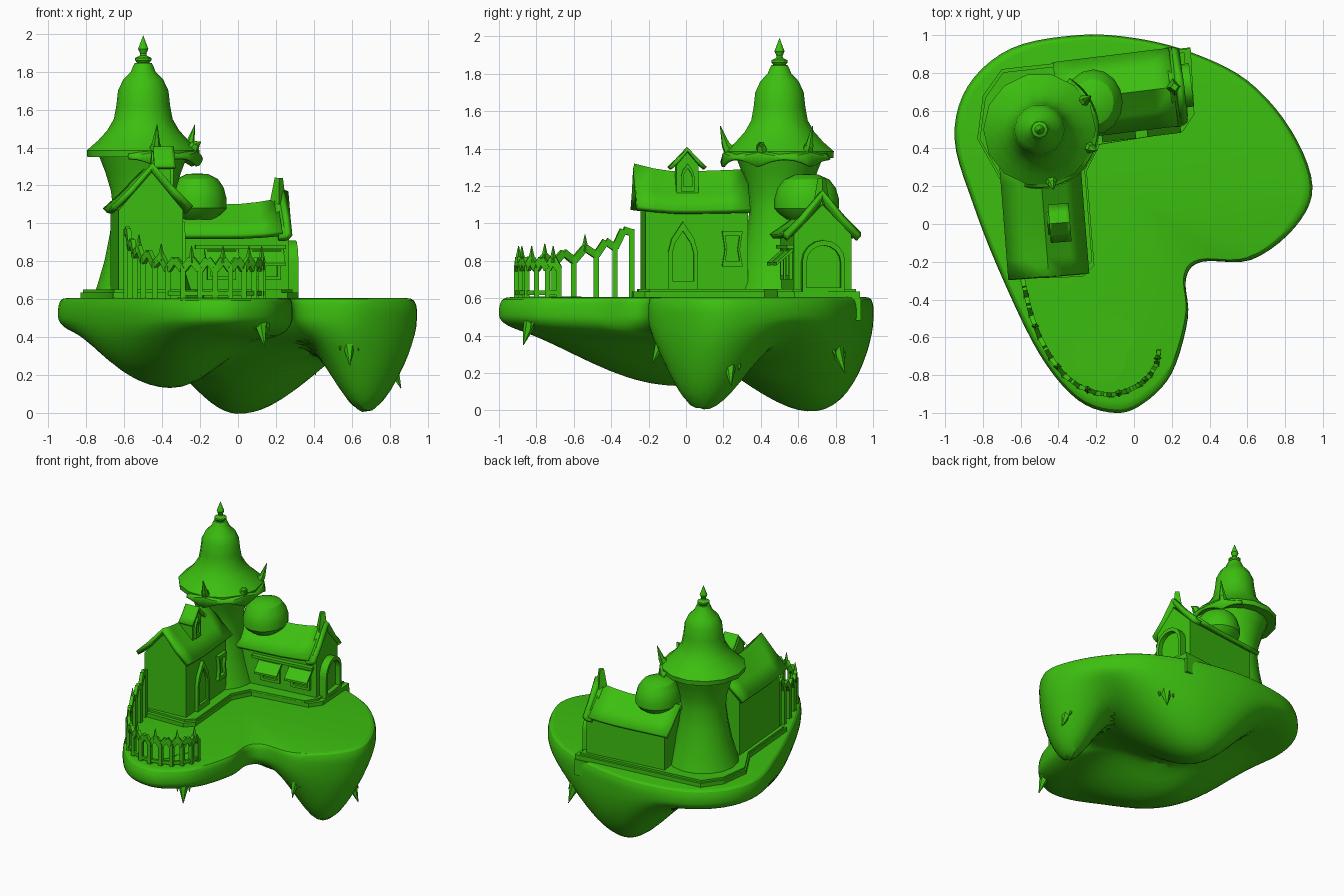
import bpy, bmesh, math
from mathutils import Vector, Matrix
from math import sin, cos, pi, exp, radians

if "Cube" in bpy.data.objects:
    bpy.data.objects.remove(bpy.data.objects["Cube"])

green = bpy.data.materials.new("green")
green.diffuse_color = (0.045, 0.52, 0.005, 1)
green.use_nodes = True
green.node_tree.nodes["Principled BSDF"].inputs["Base Color"].default_value = green.diffuse_color
ID = Matrix.Identity(4)

def mk(name, verts, faces, M=ID, solid=0):
    me = bpy.data.meshes.new(name)
    me.from_pydata([M @ Vector(v) for v in verts], [], faces)
    bm = bmesh.new(); bm.from_mesh(me)
    bmesh.ops.recalc_face_normals(bm, faces=bm.faces)
    bm.to_mesh(me); bm.free()
    o = bpy.data.objects.new(name, me)
    bpy.context.collection.objects.link(o)
    me.materials.append(green)
    if solid:
        m = o.modifiers.new("thickness", 'SOLIDIFY'); m.thickness = solid; m.offset = 0
    return o

AX = {'u': lambda p, q, t: (t, p, q), 'v': lambda p, q, t: (p, t, q), 'z': lambda p, q, t: (p, q, t)}

def prism(name, pts, a, b, axis='z', M=ID):
    n = len(pts)
    v = [AX[axis](p, q, t) for t in (a, b) for p, q in pts]
    f = [list(range(n)), list(range(n, 2 * n))] + [(i, (i + 1) % n, n + (i + 1) % n, n + i) for i in range(n)]
    return mk(name, v, f, M)

def ring(name, pts, k, a, b, axis, M):
    # open frame: outline and a copy shrunk by k about its middle
    n = len(pts)
    cx = sum(p for p, q in pts) / n
    cz = (min(q for p, q in pts) + max(q for p, q in pts)) / 2
    inner = [(cx + (p - cx) * k, cz + (q - cz) * k) for p, q in pts]
    v = [AX[axis](p, q, t) for t in (a, b) for L in (pts, inner) for p, q in L]
    f = []
    for i in range(n):
        j = (i + 1) % n
        f += [(i, j, n + j, n + i), (2*n+i, 2*n+j, 3*n+j, 3*n+i), (i, j, 2*n+j, 2*n+i), (n+i, n+j, 3*n+j, 3*n+i)]
    return mk(name, v, f, M)

def lathe(name, prof, n, loc, sx=1, sy=1):
    v = [(r * sx * cos(2*pi*i/n), r * sy * sin(2*pi*i/n), z) for r, z in prof for i in range(n)]
    f = [(k*n+i, k*n+(i+1) % n, (k+1)*n+(i+1) % n, (k+1)*n+i) for k in range(len(prof)-1) for i in range(n)]
    f += [list(range(n)), list(range((len(prof)-1)*n, len(prof)*n))]
    return mk(name, v, f, Matrix.Translation(loc))

def spike(name, p, q, r, n=6, r2=0.002):
    p, q = Vector(p), Vector(q)
    M = Matrix.Translation(p) @ (q - p).to_track_quat('Z', 'Y').to_matrix().to_4x4()
    h = (q - p).length
    v = [(R * cos(2*pi*i/n), R * sin(2*pi*i/n), z) for R, z in ((r, 0), (r2, h)) for i in range(n)]
    f = [(i, (i+1) % n, n+(i+1) % n, n+i) for i in range(n)] + [list(range(n)), list(range(n, 2*n))]
    return mk(name, v, f, M)

def roof(name, M, u0, u1, w, eave, ridge, lift, thick, end=0):
    # concave gable roof, kicked up toward its u0 end
    prof = [(-w, eave), (-w*.55, eave+(ridge-eave)*.4), (0, ridge), (w*.55, eave+(ridge-eave)*.4), (w, eave)]
    v, N = [], 7
    for i in range(N):
        t = i / (N - 1)
        dz = lift * max(0, 1 - t/.4)**1.6 + end * t * t
        v += [(u0 + (u1-u0)*t, p, z + dz*(.5 + .5*(1 - abs(p)/w))) for p, z in prof]
    f = [(i*5+j, i*5+j+1, i*5+j+6, i*5+j+5) for i in range(N-1) for j in range(4)]
    return mk(name, v, f, M, thick)

def arch(c, w, z, h, gothic):
    if gothic:
        top = [(-w, .55), (-w*.75, .75), (0, 1), (w*.75, .75), (w, .55)]
        return [(c-w, z)] + [(c+x, z+h*y) for x, y in top] + [(c+w, z)]
    return [(c-w, z)] + [(c-w*cos(pi*i/8), z+h-w+w*sin(pi*i/8)) for i in range(9)] + [(c+w, z)]

# ---- island
KEY = [(-.3, 1), (0, .985), (.3, .91), (.6, .76), (.83, .5), (.945, .2), (.85, -.02), (.62, -.19), (.36, -.2),
       (.275, -.29), (.285, -.5), (.2, -.79), (.05, -.95), (-.1, -1), (-.3, -.93), (-.5, -.69), (-.7, -.28),
       (-.85, .1), (-.95, .45), (-.88, .73), (-.65, .93)]
def catmull(P, k):
    out, n = [], len(P)
    for i in range(n):
        a, b, c, d = (Vector(P[(i+j) % n]) for j in (-1, 0, 1, 2))
        for s in range(k):
            t = s / k
            out.append(.5*(2*b + (c-a)*t + (2*a-5*b+4*c-d)*t*t + (3*b-a-3*c+d)*t**3))
    return out
def bump(x, y, cx, cy, sx0, sx1, sy0, sy1, d):
    sx, sy = (sx0 if x < cx else sx1), (sy0 if y < cy else sy1)
    return d * exp(-.5*((x-cx)/sx)**2 - .5*((y-cy)/sy)**2)
def depth(x, y):
    L = [.12, bump(x, y, -.36, -.05, .42, .3, .56, .4, .38), bump(x, y, .01, .74, .3, .42, .48, .45, .535),
         bump(x, y, .71, .05, .2, .27, .2, .28, .585)]
    return sum(a**5 for a in L) ** .2
rim = catmull(KEY, 5)
C = Vector((-.1, .2)); n = len(rim); V = []
for s, z in ((.03, .605), (.95, .605), (.97, .602), (.985, .592), (.995, .57), (1, .54)):
    V += [(*(C + (p-C)*s), z) for p in rim]
R = [1, .996, .988, .975, .96, .94, .91, .88, .84, .8, .75, .7, .64, .58, .52, .46, .38, .3, .22, .14, .06]
for s in R:
    for p in rim:
        q = C + (p-C)*s
        V.append((q.x, q.y, .51 - depth(q.x, q.y) * (1 - s**6)**.5))
K = len(R) + 6
F = [(k*n+i, k*n+(i+1) % n, (k+1)*n+(i+1) % n, (k+1)*n+i) for k in range(K-1) for i in range(n)]
F += [list(range(n)), list(range((K-1)*n, K*n))]
island = mk("island", V, F)

# hanging roots leaning out from under the rim: tip, then base offset
for x, y, z, dx, dy in ((.14, -.87, .35, -.035, .06), (.59, -.18, .25, -.01, .08), (.86, .24, .13, -.08, -.01), (.41, .85, .2, -.04, -.07)):
    spike("root", (x+dx, y+dy, z+.2), (x, y, z), .06)
    for d in (-1, 1):
        ox, oy = -dy*d*.6, dx*d*.6
        spike("root_small", (x+dx+ox, y+dy+oy, z+.2), (x+dx*.3+ox, y+dy*.3+oy, z+.08), .03)

# yard discs
lathe("yard_disc_large", [(.14, .59), (.14, .609)], 32, (-.18, -.7, 0))
lathe("yard_disc_small", [(.11, .59), (.11, .607)], 32, (-.11, -.6, 0))

# ---- stone foundation
base = [(-.66, -.29), (-.27, -.28), (-.21, -.22), (-.25, .28), (-.18, .42), (.26, .49), (.32, .58), (.3, .93),
        (-.7, .82), (-.8, .68), (-.83, .45), (-.7, .22)]
prism("foundation", base, .59, .635)
prism("foundation_step", [(-.5 + (x+.5)*.96, .4 + (y-.4)*.96) for x, y in base], .63, .65)
prism("retaining_wall", [(-.3, .8), (.29, .86), (.3, .935), (-.3, .872)], .48, .6)

# ---- tower
T = (-.5, .5, 0)
lathe("tower_wall", [(.26, .62), (.24, .68), (.205, .8), (.175, .95), (.16, 1.08), (.17, 1.17), (.2, 1.27), (.235, 1.36)], 16, T)
lathe("tower_roof", [(.22, 1.35), (.295, 1.35), (.298, 1.385), (.24, 1.435), (.19, 1.49), (.155, 1.55), (.142, 1.62),
                     (.133, 1.70), (.105, 1.76), (.065, 1.80), (.053, 1.83), (.045, 1.845), (.02, 1.85)], 14, T)
lathe("finial", [(.02, 1.83), (.043, 1.86), (.043, 1.872), (.018, 1.885), (.016, 1.895), (.027, 1.92), (.012, 1.96), (.001, 1.99)], 12, T)

# scalloped eave with horns
N = 36
v = []
for i in range(N + 1):
    a = -105 + 165 * i / N
    w = abs(sin(radians((a + 77) * 180 / 55)))
    for r, z in ((.25, 1.40), (.30, 1.375 - .02*w), (.308, 1.30 + .04*w)):
        v.append((T[0] + r*cos(radians(a)), T[1] + r*sin(radians(a)), z))
mk("scalloped_eave", v, [(i*3+j, i*3+j+1, i*3+j+4, i*3+j+3) for i in range(N) for j in (0, 1)], ID, .015)
for a, h in ((33, 1.52), (-20, 1.43), (-77, 1.52)):
    c, s = cos(radians(a)), sin(radians(a))
    P = lambda r, z: (T[0] + r*c, T[1] + r*s, z)
    spike("horn_base", P(.25, 1.35), P(.295, 1.42), .042, 6, .024)
    spike("horn_tip", P(.293, 1.415), P(.325, h), .024)

# ---- front house
A = Matrix.Translation((-.455, -.23, 0)) @ Matrix.Rotation(radians(94.5), 4, 'Z')
prism("front_house_walls", [(-.165, .63), (.175, .63), (.175, 1.07), (0, 1.27), (-.165, 1.07)], 0, .55, 'u', A)
roof("front_house_roof", A, -.05, .56, .205, 1.06, 1.26, .045, .03, .015)
door = arch(.2, .08, .64, .37, True)
ring("front_house_door_frame", door, .72, -.19, -.16, 'v', A)
prism("front_house_door", door, -.172, -.16, 'v', A)
win = [(.41, .77), (.52, .77), (.505, .86), (.52, .96), (.41, .96), (.425, .86)]
ring("front_house_window_frame", win, .7, -.19, -.16, 'v', A)
D = A @ Matrix.Translation((.23, -.135, 0)) @ Matrix.Rotation(pi/2, 4, 'Z')
prism("dormer_walls", [(-.06, 1.1), (.06, 1.1), (.06, 1.31), (0, 1.38), (-.06, 1.31)], .02, .12, 'u', D)
roof("dormer_roof", D, 0, .11, .095, 1.295, 1.395, 0, .02)
ring("dormer_window", arch(0, .035, 1.17, .15, True), .65, .005, .02, 'u', D)

# ---- back house
B = Matrix.Translation((.25, .73, 0)) @ Matrix.Rotation(radians(187), 4, 'Z')
prism("back_house_walls", [(-.155, .63), (.155, .63), (.155, .94), (0, 1.1), (-.155, .94)], 0, .62, 'u', B)
roof("back_house_roof", B, .04, .66, .2, .93, 1.085, .03, .03)
roof("back_house_gable_cap", B, .0, .06, .2, .92, 1.125, .05, .035)
spike("gable_horn", B @ Vector((.04, 0, 1.1)), B @ Vector((.035, 0, 1.24)), .045, 4, .022)
gate = arch(0, .115, .63, .28, False)
ring("back_house_door_frame", gate, .8, -.055, .01, 'u', B)
prism("back_house_door", gate, -.02, .01, 'u', B)
# front windows with tilted awnings
for u in (.12, .36):
    ring("back_house_window", [(u-.075, .7), (u+.075, .7), (u+.075, .86), (u-.075, .86)], .75, .15, .175, 'v', B)
    v = [(u+s*.09, y, z) for s in (-1, 1) for y, z in ((.155, .87), (.245, .79), (.245, .775), (.155, .85))]
    mk("awning", v, [(0, 1, 5, 4), (1, 2, 6, 5), (2, 3, 7, 6), (3, 0, 4, 7), (0, 1, 2, 3), (4, 5, 6, 7)], B)
prism("window_lintel", [(.02, .865), (.5, .865), (.5, .885), (.02, .885)], .15, .19, 'v', B)

# mushroom-like dome between tower and back house
lathe("dome", [(.08, 1.02), (.1, 1.02), (.14, 1.05), (.165, 1.08), (.165, 1.13), (.148, 1.19), (.115, 1.235), (.06, 1.26), (.01, 1.263)],
      16, (-.215, .645, 0), .94, 1.05)

# ---- fence: posts joined by pointed arches
path = [(-.59, -.29), (-.57, -.38), (-.545, -.48), (-.5, -.6), (-.44, -.71), (-.37, -.8), (-.29, -.86), (-.2, -.895),
        (-.12, -.905), (-.04, -.885), (.03, -.85), (.085, -.8), (.12, -.74), (.13, -.68)]
tops = [.95, .87, .83, .8, .78] + [.755] * 9
def beam(name, p, q, w, h):
    p, q = Vector(p), Vector(q)
    d = (q - p); s = Vector((-d.y, d.x, 0))
    s = s.normalized() * w if s.length > 1e-4 else Vector((w, 0, 0))
    up = s.cross(d).normalized() * h
    v = [c + s*a + up*b for c in (p, q) for a, b in ((-1, -1), (1, -1), (1, 1), (-1, 1))]
    mk(name, v, [(0, 1, 2, 3), (4, 5, 6, 7)] + [(i, (i+1) % 4, 4+(i+1) % 4, 4+i) for i in range(4)])
for i, (x, y) in enumerate(path):
    z = tops[i]
    beam("fence_post", (x, y, .59), (x, y, z + .02), .014, .014)
    if i + 1 < len(path):
        x2, y2 = path[i+1]
        m = ((x+x2)/2, (y+y2)/2, (z+tops[i+1])/2 + .055)
        beam("fence_arch_left", (x, y, z), m, .012, .019)
        beam("fence_arch_right", m, (x2, y2, tops[i+1]), .012, .019)
        if i % 2 == 0 and i > 1:
            spike("fence_point", (m[0], m[1], m[2]-.02), (m[0], m[1], m[2]+.07), .022, 4)
        if i > 4:
            beam("fence_rail", (x, y, .63), (x2, y2, .63), .01, .012)

# smooth shading with sharp edges kept
bpy.ops.object.select_all(action='SELECT')
bpy.context.view_layer.objects.active = island
bpy.ops.object.shade_smooth_by_angle(angle=radians(28))
bpy.ops.object.select_all(action='DESELECT')
island.select_set(True)
bpy.ops.object.shade_smooth_by_angle(angle=radians(75))
